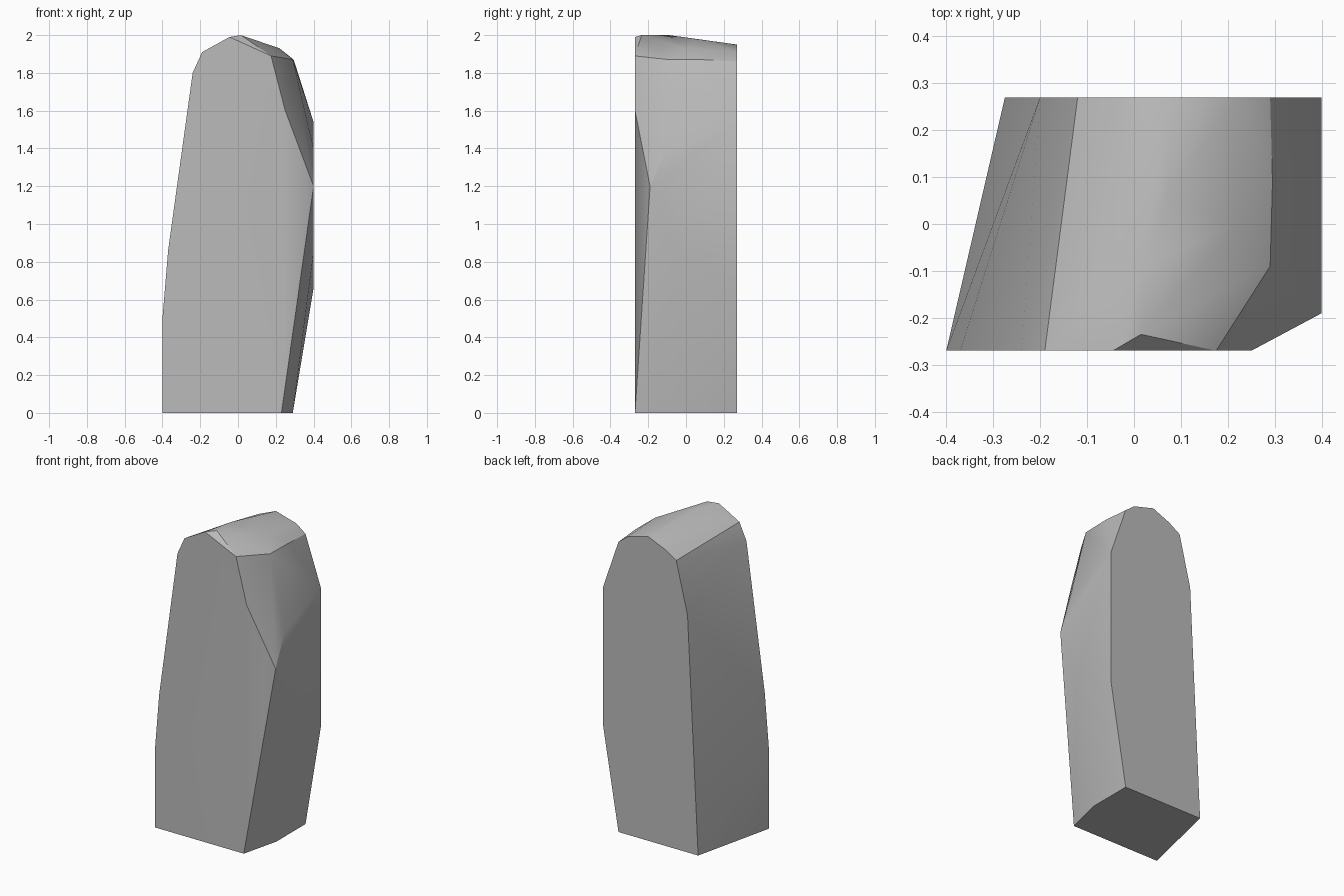
import bpy
import bmesh
import math

# Remove the default cube only
default_cube = bpy.data.objects.get("Cube")
if default_cube:
    bpy.data.objects.remove(default_cube, do_unlink=True)


def make_material(name, colour):
    material = bpy.data.materials.new(name)
    material.use_nodes = True
    material.diffuse_color = colour
    shader = material.node_tree.nodes["Principled BSDF"]
    shader.inputs["Base Color"].default_value = colour
    return material


def hull_object(name, points, material):
    """Wrap a chiselled stone skin around the given corner points."""
    mesh = bpy.data.meshes.new(name)
    bm = bmesh.new()
    for point in points:
        bm.verts.new(point)
    result = bmesh.ops.convex_hull(bm, input=bm.verts[:])
    unused = [item for item in result["geom_interior"]
              if isinstance(item, bmesh.types.BMVert)]
    bmesh.ops.delete(bm, geom=unused, context="VERTS")
    # Merge the coplanar triangles of the flat front, back and base
    bmesh.ops.dissolve_limit(bm, angle_limit=math.radians(0.5),
                             verts=bm.verts[:], edges=bm.edges[:])
    bmesh.ops.recalc_face_normals(bm, faces=bm.faces[:])
    bm.to_mesh(mesh)
    bm.free()
    mesh.materials.append(material)
    stone = bpy.data.objects.new(name, mesh)
    bpy.context.collection.objects.link(stone)
    bpy.ops.object.select_all(action="DESELECT")
    stone.select_set(True)
    bpy.context.view_layer.objects.active = stone
    bpy.ops.object.shade_smooth_by_angle(angle=math.radians(30))
    return stone


half_depth = 0.27
right_side = 0.4

# Front outline as (x, z), clockwise from the lower left corner
front_outline = [
    (-0.4, 0), (-0.4, 0.5), (-0.37, 0.86), (-0.24, 1.8), (-0.19, 1.91),
    (-0.045, 1.99), (0.175, 1.89), (0.25, 1.6), (0.23, 0),
]

# Narrower back outline as (x, z), clockwise from its left corner
back_outline = [
    (-0.275, 0), (-0.2, 1.52), (-0.12, 1.85), (-0.04, 1.9), (0.08, 1.95),
    (0.225, 1.91), (0.29, 1.86), (right_side, 1.54), (right_side, 0.66),
    (0.29, 0),
]

# Rounded crest and shoulder between the two outlines
crest = [(0.015, -0.235, 2), (0.015, -0.09, 2), (0.07, 0.05, 1.98)]
shoulder = [(0.22, 0, 1.93), (0.29, -0.09, 1.87), (0.295, 0.09, 1.87)]

# Bulging flank, ending in the long chiselled ridge at the front
flank = [
    (right_side, -0.19, 1.2), (right_side, -0.1, 1.4),
    (right_side, -0.05, 0.85), (0.29, -0.025, 0),
]

corners = [(x, -half_depth, z) for x, z in front_outline]
corners += [(x, half_depth, z) for x, z in back_outline]
corners += crest + shoulder + flank

grey_stone = make_material("grey stone", (0.5, 0.5, 0.5, 1))
hull_object("standing_stone", corners, grey_stone)
